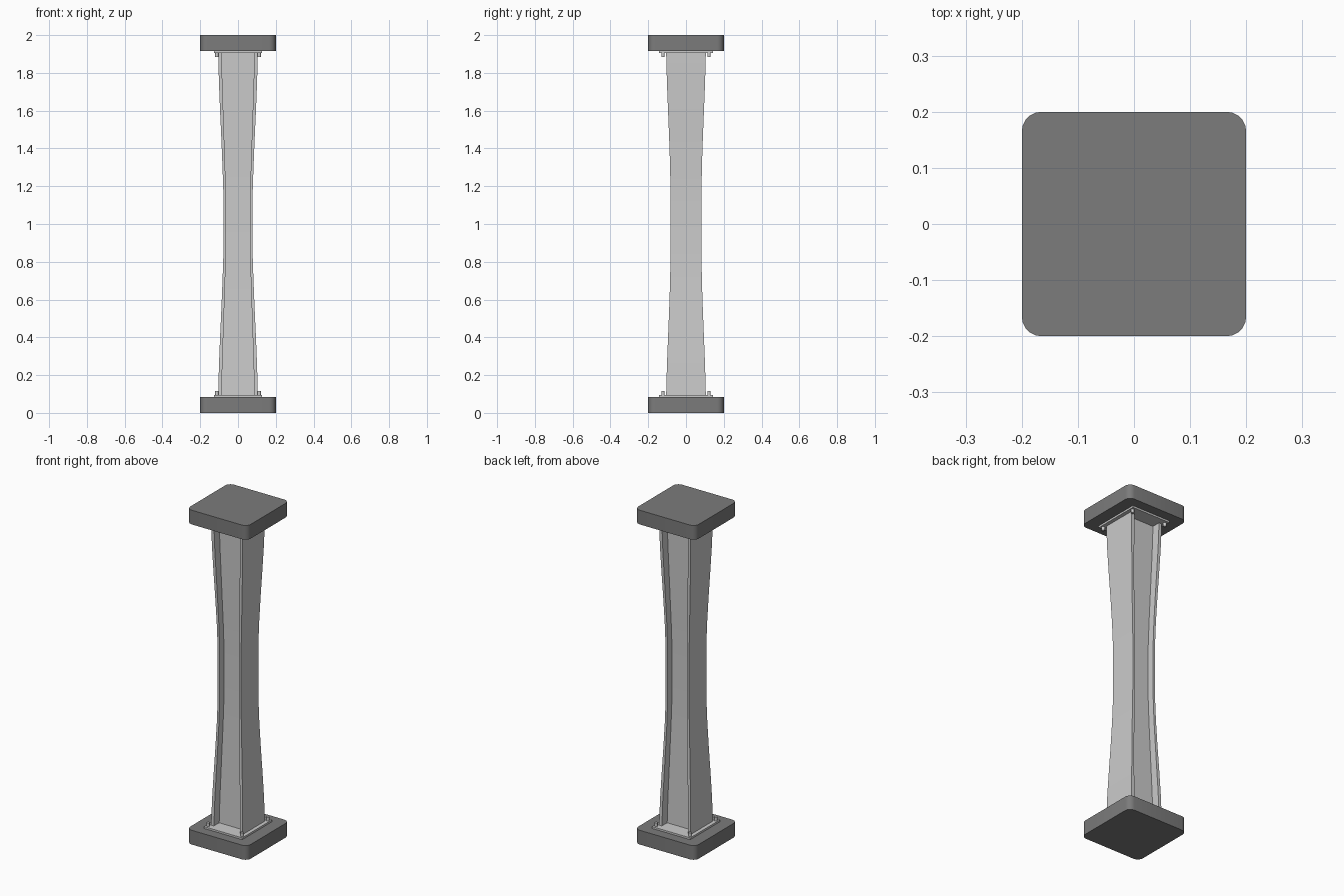
import bpy, bmesh, math

if "Cube" in bpy.data.objects:
    bpy.data.objects.remove(bpy.data.objects["Cube"])

dark = bpy.data.materials.new("dark_grey")
dark.diffuse_color = (0.2, 0.2, 0.2, 1)
dark.use_nodes = True
dark.node_tree.nodes["Principled BSDF"].inputs["Base Color"].default_value = dark.diffuse_color


def finish(bm, name, mat=None):
    bmesh.ops.recalc_face_normals(bm, faces=bm.faces)
    me = bpy.data.meshes.new(name)
    bm.to_mesh(me)
    bm.free()
    ob = bpy.data.objects.new(name, me)
    bpy.context.collection.objects.link(ob)
    if mat:
        me.materials.append(mat)
    bpy.ops.object.select_all(action='DESELECT')
    ob.select_set(True)
    bpy.context.view_layer.objects.active = ob
    bpy.ops.object.shade_smooth_by_angle(angle=math.radians(32))
    return ob


def box(name, hx, hy, z0, z1, radius=0, mat=None):
    bm = bmesh.new()
    bmesh.ops.create_cube(bm, size=1)
    for v in bm.verts:
        v.co = (v.co.x * 2 * hx, v.co.y * 2 * hy, z0 + (v.co.z + 0.5) * (z1 - z0))
    if radius:
        upright = [e for e in bm.edges
                   if abs(e.verts[0].co.z - e.verts[1].co.z) > 0.01]
        bmesh.ops.bevel(bm, geom=upright, offset=radius, segments=5,
                        profile=0.5, affect='EDGES')
    return finish(bm, name, mat)


# Waisted H-section column: z, half width, inner half width, half depth, web half depth
half = [(0.095, 0.105, 0.086, 0.105, 0.055),
        (0.25, 0.101, 0.083, 0.101, 0.052),
        (0.40, 0.095, 0.078, 0.095, 0.049),
        (0.55, 0.088, 0.073, 0.089, 0.046),
        (0.70, 0.082, 0.068, 0.084, 0.043),
        (0.85, 0.077, 0.064, 0.082, 0.041)]
stations = half + [(2 - s[0],) + s[1:] for s in reversed(half)]
bm = bmesh.new()
rings = []
for z, w, i, d, t in stations:
    quarter = [(-w, -d), (-i, -d), (-i, -t), (i, -t), (i, -d), (w, -d)]
    outline = quarter + [(-x, -y) for x, y in quarter]
    rings.append([bm.verts.new((x, y, z)) for x, y in outline])
for a, b in zip(rings, rings[1:]):
    for k in range(12):
        n = (k + 1) % 12
        bm.faces.new((a[k], a[n], b[n], b[k]))
bm.faces.new(rings[0])
bm.faces.new(rings[-1])
finish(bm, "column")

# Pads, plates and bolts at both ends
for end in ("bottom", "top"):
    def span(a, b):
        return (a, b) if end == "bottom" else (2 - b, 2 - a)
    box(end + "_pad", 0.2, 0.2, *span(0, 0.085), radius=0.035, mat=dark)
    box(end + "_plate", 0.127, 0.142, *span(0.085, 0.096))
    bm = bmesh.new()
    z0, z1 = span(0.094, 0.117)
    for sx in (-1, 1):
        for sy in (-1, 1):
            made = bmesh.ops.create_cone(bm, cap_ends=True, segments=12, radius1=0.009,
                                         radius2=0.009, depth=z1 - z0)
            bmesh.ops.translate(bm, verts=made["verts"],
                                vec=(sx * 0.112, sy * 0.122, (z0 + z1) / 2))
    finish(bm, end + "_bolts")
